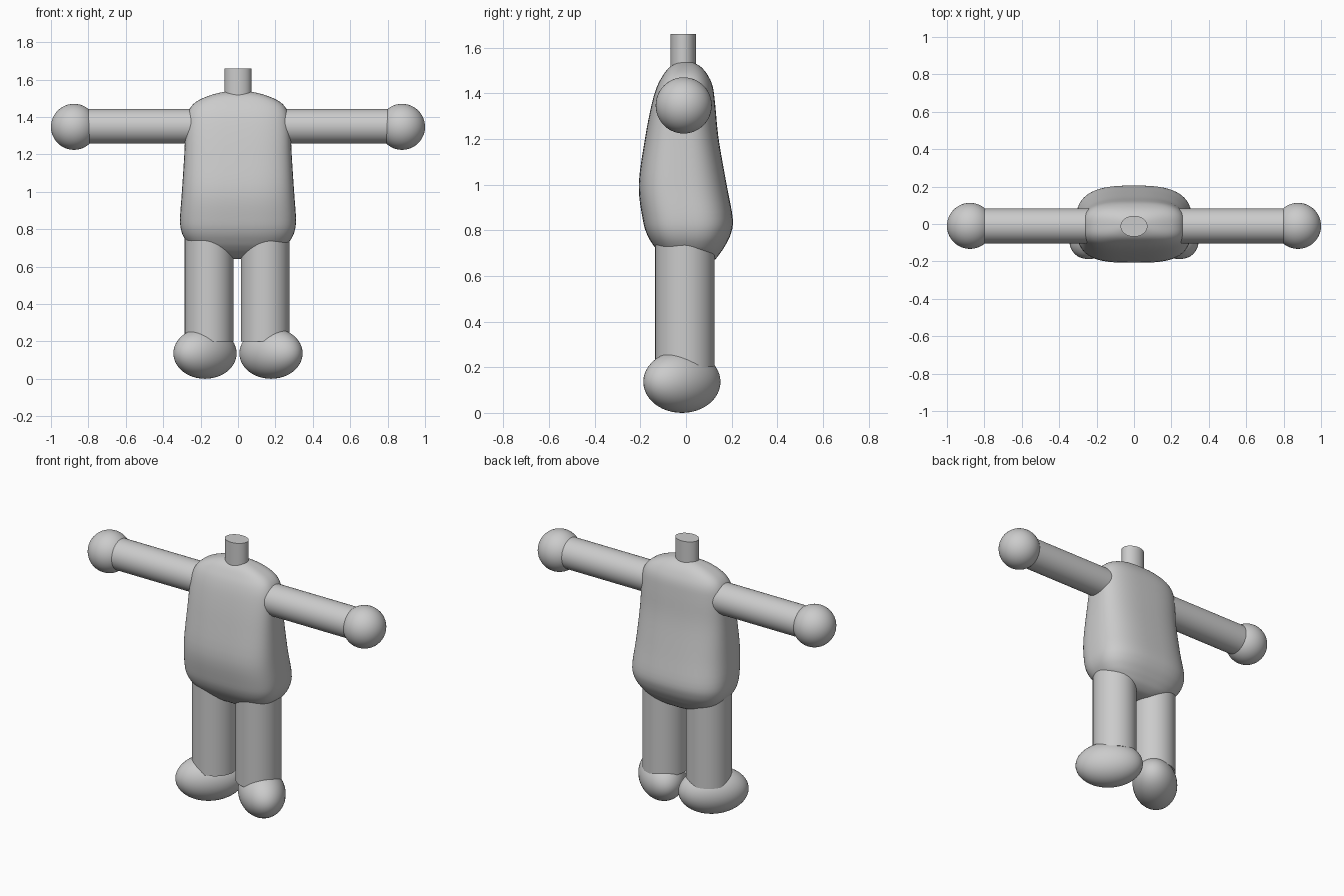
import bpy
import bmesh
from math import cos, sin, pi, radians

cube = bpy.data.objects.get("Cube")
if cube:
    bpy.data.objects.remove(cube, do_unlink=True)

grey = bpy.data.materials.new("light_grey")
grey.use_nodes = True
grey.diffuse_color = (0.6, 0.6, 0.6, 1)
grey.node_tree.nodes["Principled BSDF"].inputs["Base Color"].default_value = (0.6, 0.6, 0.6, 1)


def finish(obj, name):
    obj.name = name
    obj.data.materials.clear()
    obj.data.materials.append(grey)
    bpy.ops.object.select_all(action="DESELECT")
    obj.select_set(True)
    bpy.context.view_layer.objects.active = obj
    bpy.ops.object.shade_smooth_by_angle(angle=radians(40))
    return obj


def cylinder(name, centre, rx, ry, length, rot=(0, 0, 0)):
    bpy.ops.mesh.primitive_cylinder_add(vertices=48, radius=1, depth=1, location=centre, rotation=rot)
    obj = bpy.context.object
    obj.scale = (rx, ry, length)
    return finish(obj, name)


def ellipsoid(name, centre, radii, yaw=0):
    bpy.ops.mesh.primitive_uv_sphere_add(segments=48, ring_count=24, radius=1,
                                         location=centre, rotation=(0, 0, yaw))
    obj = bpy.context.object
    obj.scale = radii
    return finish(obj, name)


def spline(a, b, c, d, t):
    return b + 0.5 * t * (c - a + t * (2 * a - 5 * b + 4 * c - d + t * (3 * (b - c) + d - a)))


def power(v, e):
    return abs(v) ** e * (1 if v > 0 else -1)


# Torso sections: height, half width, front y, back y
sections = [
    (0.64, 0.02, 0.02, 0.04), (0.645, 0.10, -0.03, 0.085), (0.67, 0.19, -0.08, 0.125),
    (0.70, 0.24, -0.115, 0.15), (0.73, 0.272, -0.14, 0.17), (0.78, 0.30, -0.17, 0.195),
    (0.85, 0.31, -0.19, 0.205), (1.0, 0.30, -0.207, 0.178), (1.2, 0.287, -0.18, 0.143),
    (1.35, 0.28, -0.151, 0.128), (1.43, 0.265, -0.127, 0.117), (1.48, 0.225, -0.10, 0.095),
    (1.515, 0.15, -0.072, 0.066), (1.535, 0.07, -0.035, 0.032), (1.54, 0.01, -0.01, 0.01),
]
STEPS, SIDES = 4, 64

# Resample the sections smoothly
rows = []
last = len(sections) - 1
for i in range(last):
    near = [sections[min(max(i + k, 0), last)] for k in (-1, 0, 1, 2)]
    for s in range(STEPS):
        rows.append([spline(*values, s / STEPS) for values in zip(*near)])
rows.append(sections[-1])

# Torso loft: boxy front, rounder back
bm = bmesh.new()
rings = []
for z, half, front, back in rows:
    ring = []
    for k in range(SIDES):
        a = 2 * pi * k / SIDES
        e = 2 / 3.2 if sin(a) < 0 else 2 / 2.8
        x = half * power(cos(a), e)
        y = (front + back) / 2 + (back - front) / 2 * power(sin(a), e)
        ring.append(bm.verts.new((x, y, z)))
    rings.append(ring)
for low, high in zip(rings, rings[1:]):
    for k in range(SIDES):
        n = (k + 1) % SIDES
        bm.faces.new((low[k], low[n], high[n], high[k]))
bm.faces.new(rings[0][::-1])
bm.faces.new(rings[-1])
mesh = bpy.data.meshes.new("torso")
bm.to_mesh(mesh)
bm.free()
torso = bpy.data.objects.new("torso", mesh)
bpy.context.collection.objects.link(torso)
finish(torso, "torso")

# Neck stub
cylinder("neck", (0, -0.012, 1.57), 0.072, 0.056, 0.18)

# Limbs on both sides
for side, label in ((1, "left"), (-1, "right")):
    cylinder(label + "_arm", (side * 0.52, -0.01, 1.35), 0.093, 0.093, 0.64, (0, pi / 2, 0))
    ellipsoid(label + "_hand", (side * 0.877, -0.01, 1.347), (0.123, 0.123, 0.123))
    cylinder(label + "_leg", (side * 0.15 - 0.005, -0.005, 0.51), 0.13, 0.13, 0.62)
    ellipsoid(label + "_foot", (side * 0.1765, -0.018, 0.136), (0.2, 0.132, 0.136), -side * pi / 4)
